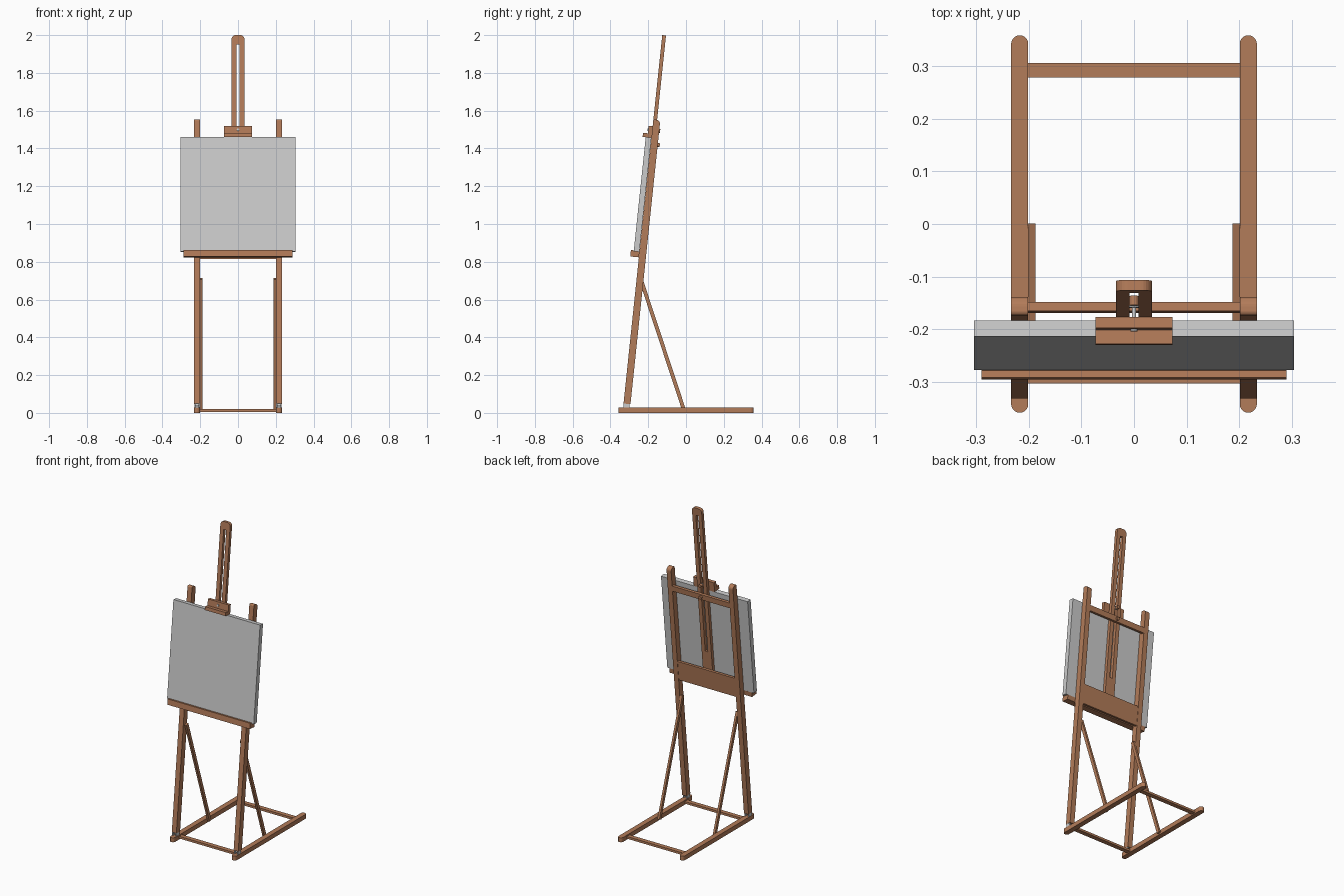
import bpy, bmesh, math
from mathutils import Matrix, Vector

if "Cube" in bpy.data.objects:
    bpy.data.objects.remove(bpy.data.objects["Cube"])

wood = bpy.data.materials.new("wood")
wood.diffuse_color = (0.45, 0.2, 0.1, 1)
wood.use_nodes = True
wood.node_tree.nodes["Principled BSDF"].inputs["Base Color"].default_value = wood.diffuse_color

FLOOR = Matrix.Identity(4)
# Leaning frame: local y = depth behind the post fronts, local z = along the posts
LEAN = Matrix.Translation((0, -0.336, 0)) @ Matrix.Rotation(math.radians(-6), 4, 'X')


def finish(name, bm, frame, mat):
    bmesh.ops.recalc_face_normals(bm, faces=bm.faces)
    me = bpy.data.meshes.new(name)
    bm.to_mesh(me)
    bm.free()
    me.transform(frame)
    ob = bpy.data.objects.new(name, me)
    bpy.context.collection.objects.link(ob)
    if mat:
        me.materials.append(mat)
    return ob


def prism(name, pts, axis, lo, hi, frame=FLOOR, mat=wood):
    """Extrude a 2D profile along one axis from lo to hi."""
    bm = bmesh.new()

    def place(p, d):
        c = list(p)
        c.insert(axis, d)
        return c
    f = bm.faces.new([bm.verts.new(place(p, lo)) for p in pts])
    r = bmesh.ops.extrude_face_region(bm, geom=[f])
    step = Vector((0, 0, 0))
    step[axis] = hi - lo
    bmesh.ops.translate(bm, vec=step, verts=[v for v in r["geom"] if isinstance(v, bmesh.types.BMVert)])
    return finish(name, bm, frame, mat)


def box(name, x, y, z, frame=FLOOR, mat=wood):
    pts = [(x[0], y[0]), (x[1], y[0]), (x[1], y[1]), (x[0], y[1])]
    return prism(name, pts, 2, z[0], z[1], frame, mat)


def rod(name, r, y, z, mat=None, x=0, sides=16):
    """Cylinder running through the depth of the leaning frame."""
    pts = [(x + r * math.cos(a), z + r * math.sin(a))
           for a in (2 * math.pi * i / sides for i in range(sides))]
    ob = prism(name, pts, 1, y[0], y[1], LEAN, mat)
    return ob


def arc(cx, cy, r, a0, a1, n=6):
    return [(cx + r * math.cos(math.radians(a0 + (a1 - a0) * i / n)),
             cy + r * math.sin(math.radians(a0 + (a1 - a0) * i / n))) for i in range(n + 1)]


# Parts repeated on each side
for side, s in (("left", -1), ("right", 1)):
    c = s * 0.217
    # floor rail with half-round ends
    prism("base_rail_" + side,
          arc(c, 0.342, 0.0162, 0, 180, 10) + arc(c, -0.342, 0.0162, 180, 360, 10), 2, 0, 0.028)
    # leaning post with rounded top
    prism("post_" + side,
          [(0, 0.05), (0.037, 0.05)] + arc(0.016, 1.541, 0.021, 0, 90) + arc(0.008, 1.554, 0.008, 90, 180, 4),
          0, c - 0.016, c + 0.016, LEAN)
    # metal foot bracket
    for i, o in enumerate((-0.0115, 0.0115)):
        prism("foot_bracket_%s_%d" % (side, i),
              [(-0.330, 0.028), (-0.299, 0.028), (-0.299, 0.05), (-0.305, 0.062), (-0.322, 0.062), (-0.330, 0.05)],
              0, c + o - 0.003, c + o + 0.003, mat=None)
    prism("foot_hinge_pin_" + side, arc(-0.314, 0.042, 0.008, 0, 330, 11), 0, c - 0.014, c + 0.014, mat=None)
    # diagonal strut from post to rail
    a, b = Vector((-0.240, 0.710)), Vector((-0.009, 0.010))
    d = (b - a).normalized()
    n = Vector((-d.y, d.x)) * 0.010
    prism("strut_" + side, [tuple(p) for p in (a + n, b + n, b - n, a - n)],
          0, s * 0.194 - 0.007, s * 0.194 + 0.007)

# Floor crossbars
box("base_front_bar", (-0.202, 0.202), (-0.303, -0.275), (0.006, 0.020))
box("base_back_bar", (-0.202, 0.202), (0.278, 0.306), (0.006, 0.020))

# Frame crossbars
box("upper_crossbar", (-0.202, 0.202), (0.020, 0.037), (1.412, 1.447), LEAN)
box("lower_board", (-0.202, 0.202), (0.020, 0.035), (0.822, 0.945), LEAN)

# Sliding mast with long slot
mast = prism("sliding_mast",
             [(-0.034, 0.88), (0.034, 0.88)] + arc(0.012, 1.989, 0.022, 0, 90) + arc(-0.012, 1.989, 0.022, 90, 180),
             1, 0, 0.020, LEAN)
slot = box("mast_slot_cutter", (-0.009, 0.009), (-0.02, 0.05), (1.06, 1.962), LEAN, None)
slot.hide_render = True
slot.hide_set(True)
cut = mast.modifiers.new("slot", 'BOOLEAN')
cut.operation = 'DIFFERENCE'
cut.object = slot
cut.solver = 'EXACT'

# Canvas, tray with lip, and L-shaped top clamp
box("canvas", (-0.304, 0.304), (-0.0305, -0.0005), (0.857, 1.465), LEAN, None)
prism("canvas_tray", [(0, 0.828), (-0.046, 0.828), (-0.046, 0.863), (-0.032, 0.863), (-0.032, 0.857), (0, 0.857)],
      0, -0.289, 0.289, LEAN)
prism("top_clamp", [(0, 1.465), (-0.047, 1.465), (-0.047, 1.486), (-0.021, 1.486), (-0.021, 1.526), (0, 1.526)],
      0, -0.073, 0.073, LEAN)

# Clamp bolt and knobs
rod("clamp_bolt", 0.004, (-0.022, 0.030), 1.505)
rod("clamp_bolt_head", 0.007, (-0.025, -0.021), 1.505)
rod("clamp_washer", 0.011, (0.020, 0.023), 1.505)
rod("clamp_knob", 0.010, (0.024, 0.042), 1.505, wood)
rod("crossbar_bolt", 0.004, (0.005, 0.040), 1.43)
rod("crossbar_knob", 0.010, (0.037, 0.048), 1.43, wood)
